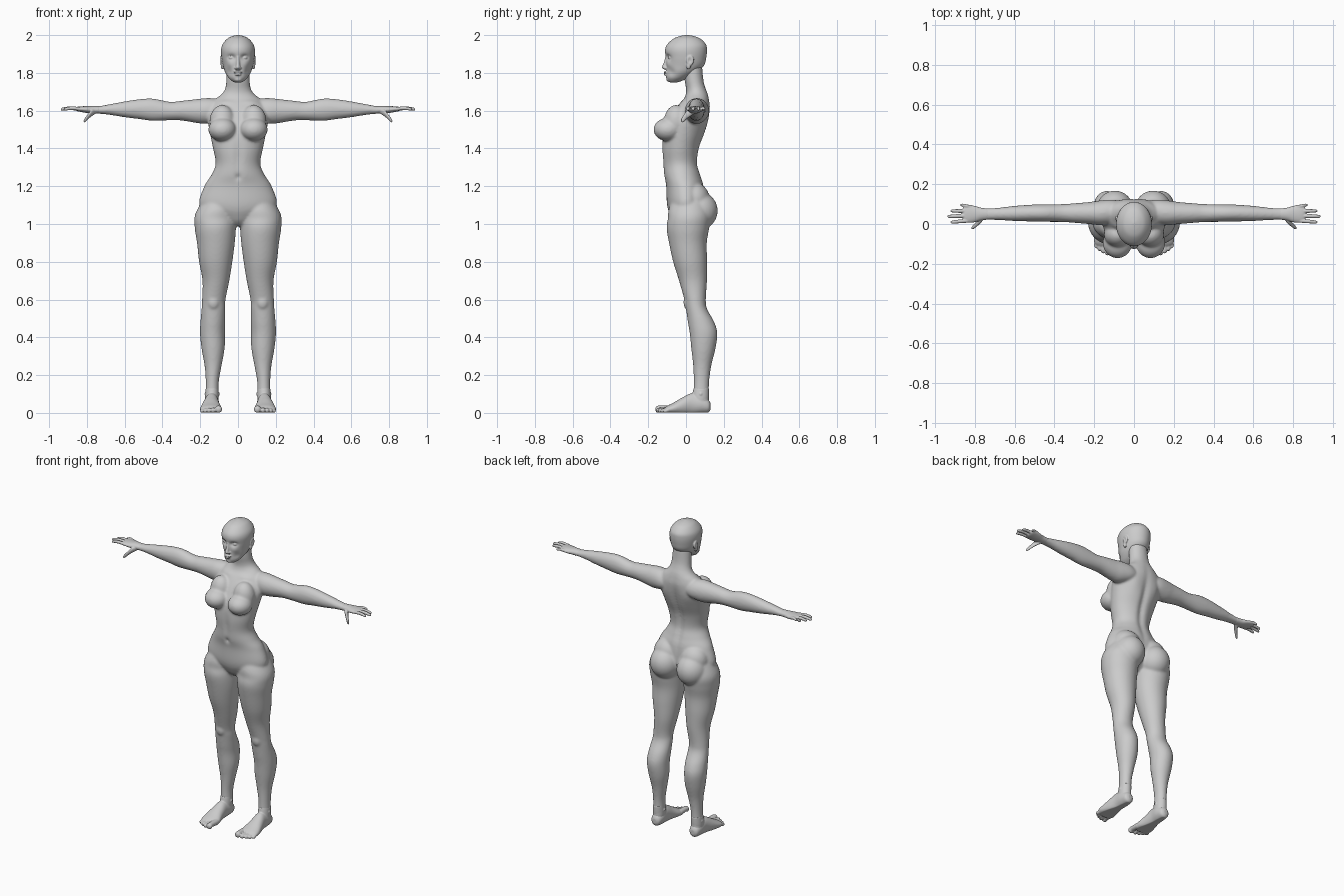
import bpy, bmesh, math
from mathutils import Vector

clay = bpy.data.materials.new("clay_grey")
clay.diffuse_color = (0.6, 0.6, 0.6, 1)
BOTH = (1, -1)


def spline(rows, steps=6):
    """Smooth in-between rows through the given rows."""
    out = []
    for i in range(len(rows) - 1):
        p = [rows[max(i - 1, 0)], rows[i], rows[i + 1], rows[min(i + 2, len(rows) - 1)]]
        for s in range(steps):
            t = s / steps
            out.append([0.5 * (2 * b + (c - a) * t + (2 * a - 5 * b + 4 * c - d) * t * t
                               + (3 * b - a - 3 * c + d) * t ** 3) for a, b, c, d in zip(*p)])
    return out + [list(rows[-1])]


def loft(bm, axis, rows, sides=(1,), seg=40):
    """Elliptical sections along an axis: (position, centre 1, centre 2, radius 1, radius 2)."""
    u, v = [k for k in range(3) if k != axis]
    for side in sides:
        rings = []
        for pos, c1, c2, r1, r2 in spline(rows):
            ring = []
            for k in range(seg):
                a = 2 * math.pi * k / seg
                co = [0, 0, 0]
                co[axis], co[u], co[v] = pos, c1 + max(r1, .001) * math.cos(a), c2 + max(r2, .001) * math.sin(a)
                co[0] *= side
                ring.append(bm.verts.new(co))
            rings.append(ring)
        for a, b in zip(rings, rings[1:]):
            for k in range(seg):
                bm.faces.new((a[k], a[k - 1], b[k - 1], b[k]))
        bm.faces.new(rings[0])
        bm.faces.new(rings[-1])


def ball(bm, centre, radii, sides=BOTH):
    for side in sides:
        for v in bmesh.ops.create_uvsphere(bm, u_segments=32, v_segments=20, radius=1)["verts"]:
            v.co = [c + r * k for c, r, k in zip(centre, radii, v.co)]
            v.co.x *= side


def push(bm, centre, radii, offset, sides=BOTH):
    """Soft dent or swell around a point."""
    for side in sides:
        for v in bm.verts:
            d = sum(((v.co[k] - centre[k] * (side if k == 0 else 1)) / radii[k]) ** 2 for k in range(3))
            if d < 9:
                v.co += Vector((offset[0] * side, offset[1], offset[2])) * math.exp(-d)


def finish(bm, name, voxel, smooth):
    """Fuse the overlapping forms into one smooth skin."""
    bmesh.ops.recalc_face_normals(bm, faces=bm.faces)
    me = bpy.data.meshes.new(name)
    bm.to_mesh(me)
    bm.free()
    me.materials.append(clay)
    me.shade_smooth()
    ob = bpy.data.objects.new(name, me)
    bpy.context.collection.objects.link(ob)
    m = ob.modifiers.new("fuse", 'REMESH')
    m.mode, m.voxel_size, m.use_smooth_shade = 'VOXEL', voxel, True
    m = ob.modifiers.new("soften", 'SMOOTH')
    m.factor, m.iterations = 0.5, smooth


# Body: torso, legs, arms, bust and seat fused together
bm = bmesh.new()
loft(bm, 2, [(.99, 0, 0, .03, .04), (1.03, 0, 0, .13, .08), (1.1, 0, 0, .205, .1), (1.2, 0, -.005, .178, .1),
             (1.26, 0, -.02, .141, .098), (1.32, 0, -.03, .118, .093), (1.4, 0, -.028, .132, .1),
             (1.48, 0, -.01, .148, .11), (1.56, 0, .017, .162, .103), (1.62, 0, .04, .15, .088),
             (1.66, 0, .055, .12, .068), (1.69, 0, .058, .084, .058), (1.72, 0, .052, .067, .052),
             (1.76, 0, .043, .062, .05), (1.84, 0, .035, .058, .05)], seg=64)
loft(bm, 2, [(1.14, .1, .02, .08, .09), (1.05, .118, .015, .109, .115), (.98, .12, .01, .109, .113),
             (.9, .117, .01, .1, .1), (.8, .118, .022, .088, .09), (.7, .117, .037, .071, .074),
             (.6, .128, .048, .062, .057), (.55, .13, .056, .063, .056), (.48, .133, .08, .066, .07),
             (.42, .135, .093, .066, .073), (.34, .132, .092, .061, .064), (.25, .132, .086, .045, .048),
             (.17, .136, .082, .035, .041), (.1, .137, .08, .035, .041), (.05, .138, .08, .036, .043)], BOTH)
loft(bm, 0, [(.06, .06, 1.605, .05, .045), (.12, .06, 1.602, .06, .062), (.17, .056, 1.598, .062, .068),
             (.22, .055, 1.598, .056, .063), (.3, .055, 1.6, .049, .052), (.36, .055, 1.598, .045, .049),
             (.45, .055, 1.605, .044, .059), (.52, .055, 1.608, .042, .053), (.6, .053, 1.607, .038, .042),
             (.68, .051, 1.606, .031, .028), (.73, .05, 1.604, .029, .021), (.765, .05, 1.604, .03, .019)], BOTH)
ball(bm, (.083, -.095, 1.5), (.074, .077, .062))            # bust
ball(bm, (.083, -.052, 1.54), (.068, .065, .09))            # upper chest
ball(bm, (.096, .07, 1.07), (.094, .098, .1))               # seat
ball(bm, (.095, .045, 1.13), (.09, .08, .09))
ball(bm, (.13, .02, .585), (.036, .034, .045))              # kneecap
push(bm, (0, .1, 1.4), (.02, .08, .2), (0, -.016, 0), (1,))   # spine groove
push(bm, (0, -.13, 1.35), (.02, .05, .09), (0, .008, 0), (1,))  # belly groove
push(bm, (0, -.118, 1.25), (.012, .03, .014), (0, .014, 0), (1,))  # navel
push(bm, (.09, .13, 1.53), (.045, .05, .07), (0, .012, 0))   # shoulder blades
push(bm, (.08, -.03, 1.645), (.05, .04, .012), (0, -.008, .003))  # collarbones
push(bm, (.1, -.1, 1.03), (.1, .05, .03), (0, .008, 0))      # hip crease
finish(bm, "body", .007, 8)

# Head with face and ears
bm = bmesh.new()
loft(bm, 2, [(1.75, 0, -.066, .02, .02), (1.757, 0, -.06, .032, .036), (1.775, 0, -.045, .051, .06),
             (1.805, 0, -.022, .069, .083), (1.84, 0, -.004, .079, .1), (1.88, 0, 0, .087, .107),
             (1.92, 0, 0, .09, .111), (1.95, 0, .003, .082, .103), (1.98, 0, .005, .058, .073),
             (1.994, 0, .005, .032, .04), (2.001, 0, .005, .004, .004)], seg=96)
push(bm, (.035, -.1, 1.882), (.02, .04, .014), (0, .016, 0))     # eye sockets
push(bm, (.04, -.1, 1.845), (.02, .03, .016), (.003, -.003, 0))  # cheekbones
push(bm, (.05, -.08, 1.805), (.02, .03, .02), (-.004, .005, 0))  # cheek hollows
ball(bm, (.034, -.08, 1.88), (.016, .014, .009))                 # eyes
loft(bm, 2, [(1.892, 0, -.1, .008, .008), (1.86, 0, -.105, .009, .011), (1.838, 0, -.111, .011, .014),
             (1.827, 0, -.113, .013, .014), (1.818, 0, -.107, .011, .009)])   # nose
ball(bm, (.011, -.106, 1.826), (.008, .011, .007))               # nostrils
ball(bm, (.007, -.105, 1.803), (.017, .014, .006))               # upper lip
ball(bm, (0, -.104, 1.791), (.018, .014, .006), (1,))            # lower lip
ball(bm, (0, -.085, 1.766), (.024, .02, .014), (1,))             # chin
ball(bm, (.087, .022, 1.866), (.01, .02, .028))                  # ears
ball(bm, (.083, .014, 1.84), (.009, .012, .022))
push(bm, (.097, .02, 1.866), (.008, .01, .016), (-.01, 0, 0))    # ear hollows
finish(bm, "head", .0035, 4)

# Hands: palm, four fingers and thumb
for side, label in ((1, "left"), (-1, "right")):
    bm = bmesh.new()
    loft(bm, 0, [(.735, .05, 1.604, .028, .02), (.77, .05, 1.605, .032, .02), (.8, .05, 1.606, .041, .018),
                 (.83, .051, 1.608, .045, .015), (.85, .052, 1.609, .042, .012), (.86, .052, 1.609, .035, .007)],
         (side,))
    for y0, y1, tip, r in ((.016, .01, .922, .0095), (.041, .038, .938, .01),
                           (.065, .066, .922, .0095), (.086, .095, .874, .0085)):
        x0 = .835 if y0 < .08 else .815
        loft(bm, 0, [(x0, y0, 1.609, r, r), ((x0 + tip) / 2, (y0 + y1) / 2, 1.613, r, r),
                     (tip - .012, y1, 1.609, r * .85, r * .85), (tip - .003, y1, 1.607, r * .6, r * .6),
                     (tip, y1, 1.607, .001, .001)], (side,), 16)
    loft(bm, 0, [(.75, .042, 1.6, .014, .014), (.775, .018, 1.588, .018, .018), (.795, -.004, 1.567, .013, .014),
                 (.81, -.017, 1.55, .01, .012), (.818, -.022, 1.543, .002, .003)], (side,), 16)
    finish(bm, label + "_hand", .003, 3)

# Feet: ankle, sole and five toes
for side, label in ((1, "left"), (-1, "right")):
    bm = bmesh.new()
    loft(bm, 1, [(.13, .138, .035, .012, .016), (.118, .138, .036, .03, .034), (.08, .138, .045, .038, .048),
                 (.03, .14, .048, .038, .056), (-.02, .143, .035, .047, .046), (-.065, .143, .023, .057, .032),
                 (-.095, .143, .018, .056, .022), (-.11, .14, .016, .045, .014)], (side,))
    loft(bm, 2, [(.13, .137, .081, .034, .041), (.08, .138, .076, .036, .045), (.03, .138, .075, .034, .04)], (side,))
    ball(bm, (.137, .078, .1), (.041, .018, .02), (side,))   # ankle bones
    for x, tip, r in ((.103, -.163, .019), (.132, -.158, .0135), (.154, -.148, .0125),
                      (.173, -.136, .0115), (.19, -.122, .0105)):
        loft(bm, 1, [(-.08, x, .02, r, r), (tip + .03, x, r + .004, r * .9, r * .85), (tip + .014, x, r, r, r),
                     (tip + .004, x, r, r * .7, r * .7), (tip, x, r, .001, .001)], (side,), 16)
    for v in bm.verts:
        v.co.z = max(v.co.z, .002)
    finish(bm, label + "_foot", .0035, 4)
